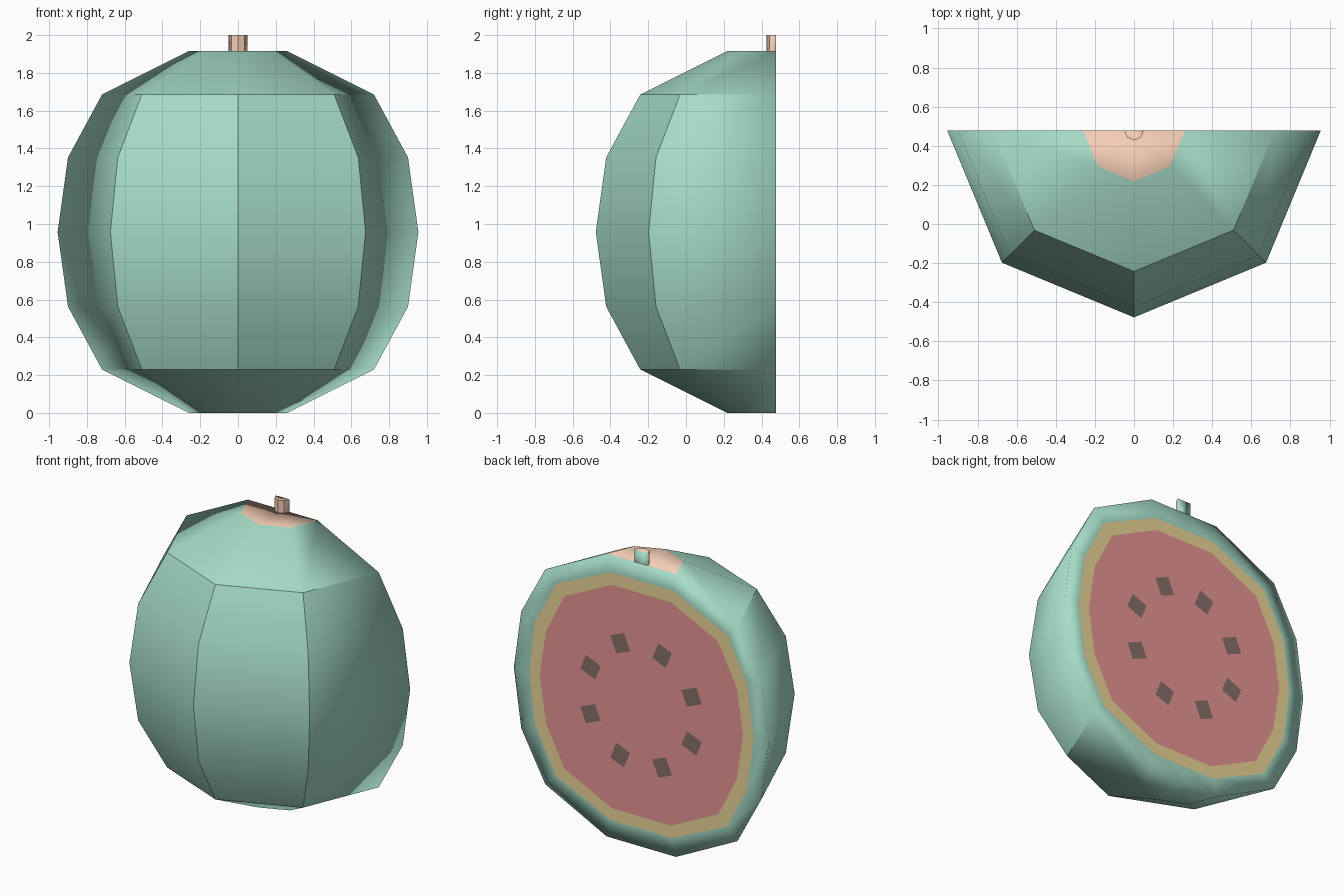
import bpy, bmesh, math
from mathutils import Vector

if "Cube" in bpy.data.objects:
    bpy.data.objects.remove(bpy.data.objects["Cube"])

CUT_Y = 0.4775   # plane of the cut face, also the melon axis
MID_Z = 0.9575   # middle height of the melon


def material(name, rgb):
    m = bpy.data.materials.new(name)
    m.diffuse_color = (*rgb, 1)
    m.use_nodes = True
    m.node_tree.nodes["Principled BSDF"].inputs["Base Color"].default_value = m.diffuse_color
    return m


TEAL = material("rind_green", (0.38, 0.72, 0.58))
PEACH = material("stem_peach", (0.91, 0.61, 0.46))
YELLOW = material("pale_yellow", (0.84, 0.67, 0.31))
RED = material("flesh_red", (0.81, 0.30, 0.30))
DARK = material("seed_brown", (0.24, 0.16, 0.14))


def add_face(bm, points, mat=0):
    f = bm.faces.new([bm.verts.new(p) for p in points])
    f.material_index = mat


def finish(bm, name, mats, inside, smooth=False):
    """Weld, turn every face away from an inside point, make the object."""
    bmesh.ops.remove_doubles(bm, verts=bm.verts, dist=0.0005)
    bm.normal_update()
    for f in bm.faces:
        if f.normal.dot(f.calc_center_median() - Vector(inside)) < 0:
            f.normal_flip()
        f.smooth = smooth
    bm.normal_update()
    # ridges are crisp, the edges along the cut stay soft
    for e in bm.edges:
        on_cut = all(abs(v.co.y - CUT_Y) < 0.001 for v in e.verts)
        e.smooth = on_cut or e.calc_face_angle(0) < math.radians(30)
    mesh = bpy.data.meshes.new(name)
    bm.to_mesh(mesh)
    bm.free()
    for m in mats:
        mesh.materials.append(m)
    obj = bpy.data.objects.new(name, mesh)
    bpy.context.collection.objects.link(obj)
    return obj


def half_turn(profile):
    """Columns of points: the profile swept in 4 steps round the front."""
    cols = []
    for k in range(5):
        a = math.pi + k * math.pi / 4
        cols.append([(r * math.cos(a), CUT_Y + r * math.sin(a), z)
                     for r, z in profile])
    return cols


def sweep(bm, profile, mats):
    cols = half_turn(profile)
    for a, b in zip(cols, cols[1:]):
        for i, mat in enumerate(mats):
            pts = [a[i], b[i], b[i + 1], a[i + 1]]
            if profile[i][0] == 0:
                pts.pop(0)
            if profile[i + 1][0] == 0:
                pts.pop()
            add_face(bm, pts, mat)


def outline(quarter):
    """Closed outline on the cut face from (x, height above middle) points."""
    right = [(x, -h) for x, h in quarter] + [(x, h) for x, h in quarter[:-1]][::-1]
    left = [(-x, h) for x, h in right[::-1]]
    loop = [(0, right[0][1])] + right + [(0, right[-1][1])] + left
    return [(x, CUT_Y, MID_Z + h) for x, h in loop]


def ring(bm, outer, inner):
    n = len(outer)
    for i in range(n):
        j = (i + 1) % n
        add_face(bm, [outer[i], outer[j], inner[j], inner[i]])


RIND = [(0.26, 0.9575), (0.72, 0.7275), (0.90, 0.395), (0.955, 0)]
PALE = [(0.23, 0.838), (0.64, 0.65), (0.795, 0.35), (0.84, 0)]
FLESH = [(0.22, 0.756), (0.575, 0.585), (0.715, 0.31), (0.762, 0)]
INSIDE = (0, 0.1, MID_Z)

# rind: swept half melon with a peach cap and the green border of the cut
bm = bmesh.new()
prof = [(r, MID_Z - h) for r, h in RIND] + [(r, MID_Z + h) for r, h in RIND[:-1]][::-1]
prof = [(0, prof[0][1])] + prof + [(0, prof[-1][1])]
sweep(bm, prof, [0] * 7 + [1])
ring(bm, outline(RIND), outline(PALE))
finish(bm, "rind", [TEAL, PEACH], INSIDE, smooth=True)

# pale ring between rind and flesh
bm = bmesh.new()
ring(bm, outline(PALE), outline(FLESH))
finish(bm, "pale_ring", [YELLOW], INSIDE)

# flesh
bm = bmesh.new()
add_face(bm, outline(FLESH))
finish(bm, "flesh", [RED], INSIDE)

# seeds: eight squares pointing at the centre
bm = bmesh.new()
for k in range(8):
    a = math.radians(22.5 + 45 * k)
    c, s = math.cos(a), math.sin(a)
    pts = []
    for u, v in ((-0.06, -0.055), (0.06, -0.055), (0.06, 0.055), (-0.06, 0.055)):
        d = 0.41 + u
        pts.append((d * c - v * s, CUT_Y + 0.003, MID_Z + d * s + v * c))
    add_face(bm, pts)
finish(bm, "seeds", [DARK], INSIDE)

# stem: half an eight-sided stub with a green cut side
bm = bmesh.new()
top = 2 * MID_Z
sweep(bm, [(0.05, top), (0.05, 2.0), (0, 2.0)], [0, 0])
add_face(bm, [(-0.05, CUT_Y, top), (0.05, CUT_Y, top), (0.05, CUT_Y, 2.0),
              (0, CUT_Y, 2.0), (-0.05, CUT_Y, 2.0)], 1)
finish(bm, "stem", [PEACH, TEAL], (0, CUT_Y - 0.02, top + 0.04), smooth=True)
